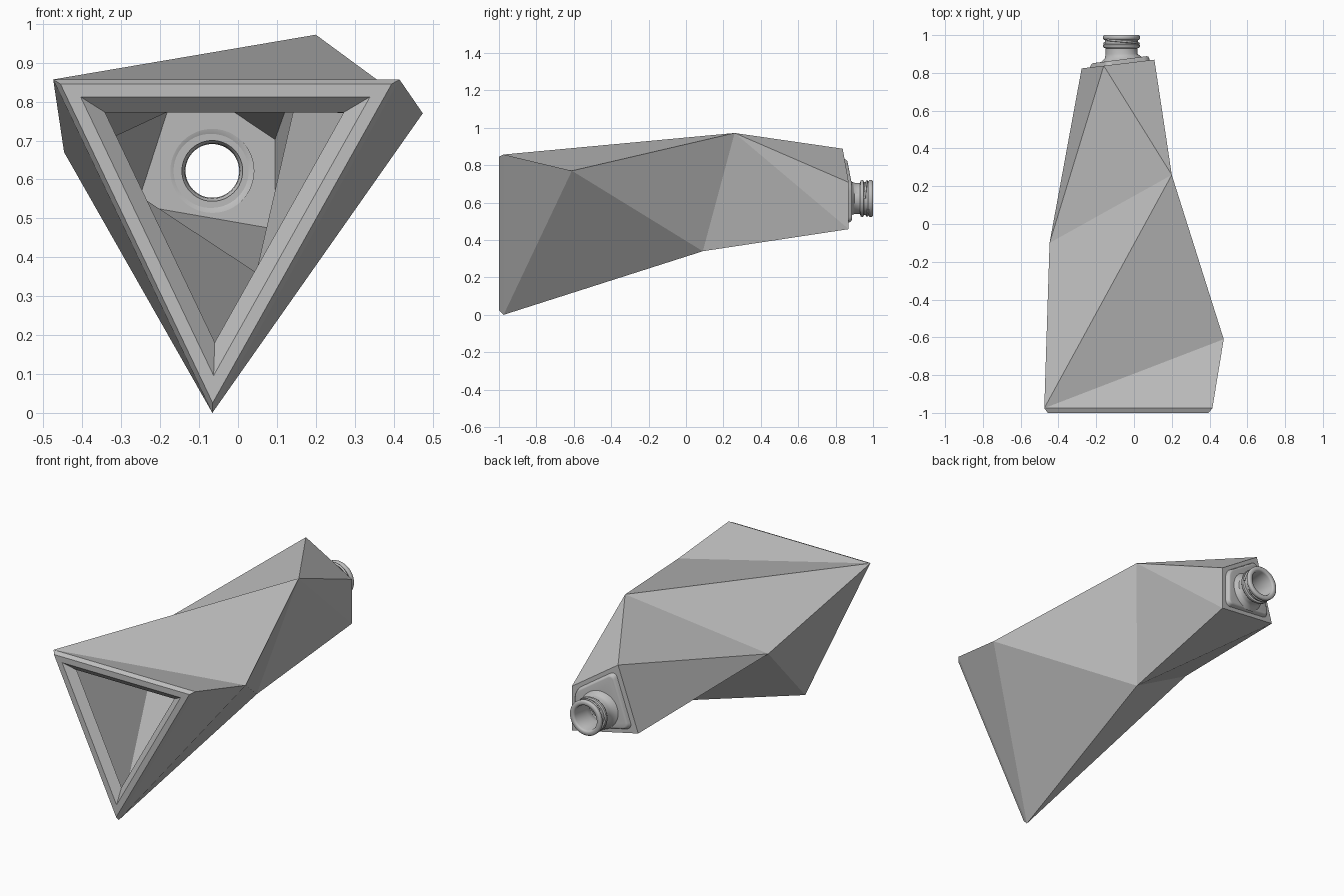
import bpy, bmesh, math
from mathutils import Vector

cube = bpy.data.objects.get("Cube")
if cube:
    bpy.data.objects.remove(cube, do_unlink=True)

grey = bpy.data.materials.new("plain grey")
grey.use_nodes = True
COLOUR = (0.52, 0.52, 0.52, 1)
grey.diffuse_color = COLOUR
grey.node_tree.nodes["Principled BSDF"].inputs["Base Color"].default_value = COLOUR

NECK_X, NECK_Z = -0.066, 0.622


def end_y(x):
    """The shoulder plane leans slightly around the vertical."""
    return 0.857 + 0.12 * x


def make_object(name, bm):
    bmesh.ops.recalc_face_normals(bm, faces=bm.faces)
    mesh = bpy.data.meshes.new(name)
    bm.to_mesh(mesh)
    bm.free()
    mesh.materials.append(grey)
    obj = bpy.data.objects.new(name, mesh)
    bpy.context.collection.objects.link(obj)
    return obj


def smooth(obj, degrees):
    bpy.ops.object.select_all(action='DESELECT')
    obj.select_set(True)
    bpy.context.view_layer.objects.active = obj
    bpy.ops.object.shade_smooth_by_angle(angle=math.radians(degrees))


def about(p, centre, s, y):
    """Scale a point in x and z about a centre and place it at depth y."""
    return Vector((centre[0] + (p[0] - centre[0]) * s, y,
                   centre[1] + (p[2] - centre[1]) * s))


# Faceted body: base corners, waist corners, shoulder corners
base = {"A": (-0.475, -0.975, 0.857), "B": (0.415, -0.975, 0.857), "C": (-0.066, -0.975, 0.0)}
waist = {"D": (0.475, -0.61, 0.77), "E": (0.2, 0.26, 0.972),
         "F": (-0.447, -0.1, 0.67), "G": (0.055, 0.09, 0.34)}
shoulder = {k: (x, end_y(x), z) for k, x, z in
            (("H", -0.16, 0.888), ("I", 0.108, 0.708), ("J", 0.108, 0.458), ("K", -0.277, 0.525))}
facets = "ABD ADE AEF BCD CDG DEG EGJ EJI EIH EHF FHK FKG GKJ FGC AFC HIJK".split()
base_c, waist_c, end_c = (-0.046, 0.585), (-0.046, 0.6), (-0.054, 0.64)

bm = bmesh.new()


def ring(scale, y):
    return [bm.verts.new(about(p, base_c, scale, y)) for p in base.values()]


def shell(front, mids, ends):
    verts = dict(zip("ABCDEFGHIJK", front + mids + ends))
    for f in facets:
        bm.faces.new([verts[c] for c in f])


outer = ring(1.0, -0.975)
shell(outer, [bm.verts.new(p) for p in waist.values()],
      [bm.verts.new(p) for p in shoulder.values()])
inner = ring(0.9, -0.945)
shell(inner, [bm.verts.new(about(p, waist_c, 0.92, p[1])) for p in waist.values()],
      [bm.verts.new(about(p, end_c, 0.92, p[1] - 0.02)) for p in shoulder.values()])

# Chamfered base rim with a sloping lip around the opening
rings = [outer, ring(0.956, -1.0), ring(0.836, -1.0), ring(0.69, -0.96), inner]
for a, b in zip(rings, rings[1:]):
    for i in range(3):
        j = (i + 1) % 3
        bm.faces.new((a[i], a[j], b[j], b[i]))
body = make_object("faceted_body", bm)

# Raised shoulder plate with rounded corners
bm = bmesh.new()
bm.faces.new([bm.verts.new(about(p, end_c, 0.86, end_y(end_c[0] + (p[0] - end_c[0]) * 0.86) - 0.004))
              for p in shoulder.values()])
bmesh.ops.bevel(bm, geom=bm.verts[:], offset=0.035, segments=5, profile=0.5, affect='VERTICES')
extruded = bmesh.ops.extrude_face_region(bm, geom=bm.faces[:])["geom"]
top = [g for g in extruded if isinstance(g, bmesh.types.BMVert)]
for v in top:
    v.co = about(v.co, end_c, 0.93, 0) + Vector((0, end_y(v.co.x) + 0.022, 0))
rim = [e for e in bm.edges if e.verts[0] in top and e.verts[1] in top]
bmesh.ops.bevel(bm, geom=rim, offset=0.008, segments=3, profile=0.5, affect='EDGES')
plate = make_object("shoulder_plate", bm)

# Bore the neck hole through the body and the plate
bm = bmesh.new()
bmesh.ops.create_cone(bm, cap_ends=True, segments=48, radius1=0.078, radius2=0.078, depth=0.3)
for v in bm.verts:
    v.co = Vector((NECK_X + v.co.x, 0.87 + v.co.z, NECK_Z + v.co.y))
cutter = make_object("bore_cutter", bm)
cutter.hide_render = True
for obj in (body, plate):
    mod = obj.modifiers.new("bore", 'BOOLEAN')
    mod.operation = 'DIFFERENCE'
    mod.solver = 'EXACT'
    mod.object = cutter
    bpy.ops.object.select_all(action='DESELECT')
    bpy.context.view_layer.objects.active = obj
    obj.select_set(True)
    bpy.ops.object.modifier_apply(modifier=mod.name)
bpy.data.objects.remove(cutter, do_unlink=True)
smooth(plate, 40)

# Turned neck: inside flare, bore, lip, bead and foot
profile = [(0.108, 0.826), (0.095, 0.829), (0.08, 0.838), (0.071, 0.855), (0.069, 0.88),
           (0.069, 0.99), (0.073, 0.998), (0.08, 1.0), (0.093, 1.0), (0.098, 0.995),
           (0.098, 0.982), (0.093, 0.976), (0.088, 0.974), (0.088, 0.952), (0.097, 0.948),
           (0.099, 0.941), (0.095, 0.934), (0.084, 0.93), (0.084, 0.9), (0.089, 0.886),
           (0.102, 0.876), (0.11, 0.868)]
SIDES = 48
bm = bmesh.new()
loops = []
for r, y in profile:
    loop = []
    for i in range(SIDES):
        t = math.tau * i / SIDES
        x = r * math.cos(t)
        lean = 0.12 * x if y < 0.89 else 0
        loop.append(bm.verts.new((NECK_X + x, y + lean, NECK_Z + r * math.sin(t))))
    loops.append(loop)
for a, b in zip(loops, loops[1:]):
    for i in range(SIDES):
        j = (i + 1) % SIDES
        bm.faces.new((a[i], a[j], b[j], b[i]))
neck = make_object("bottle_neck", bm)
smooth(neck, 50)

# Two short screw threads around the neck
for n, name in enumerate(("upper_thread", "lower_thread")):
    curve = bpy.data.curves.new(name, 'CURVE')
    curve.dimensions = '3D'
    curve.bevel_depth = 0.006
    curve.bevel_resolution = 2
    curve.use_fill_caps = True
    spline = curve.splines.new('POLY')
    spline.points.add(20)
    for i, point in enumerate(spline.points):
        t = math.pi * (n + 0.8 * i / 20)
        point.co = (NECK_X + 0.091 * math.cos(t), 0.955 + 0.02 * i / 20,
                    NECK_Z + 0.091 * math.sin(t), 1)
    curve.materials.append(grey)
    bpy.context.collection.objects.link(bpy.data.objects.new(name, curve))
